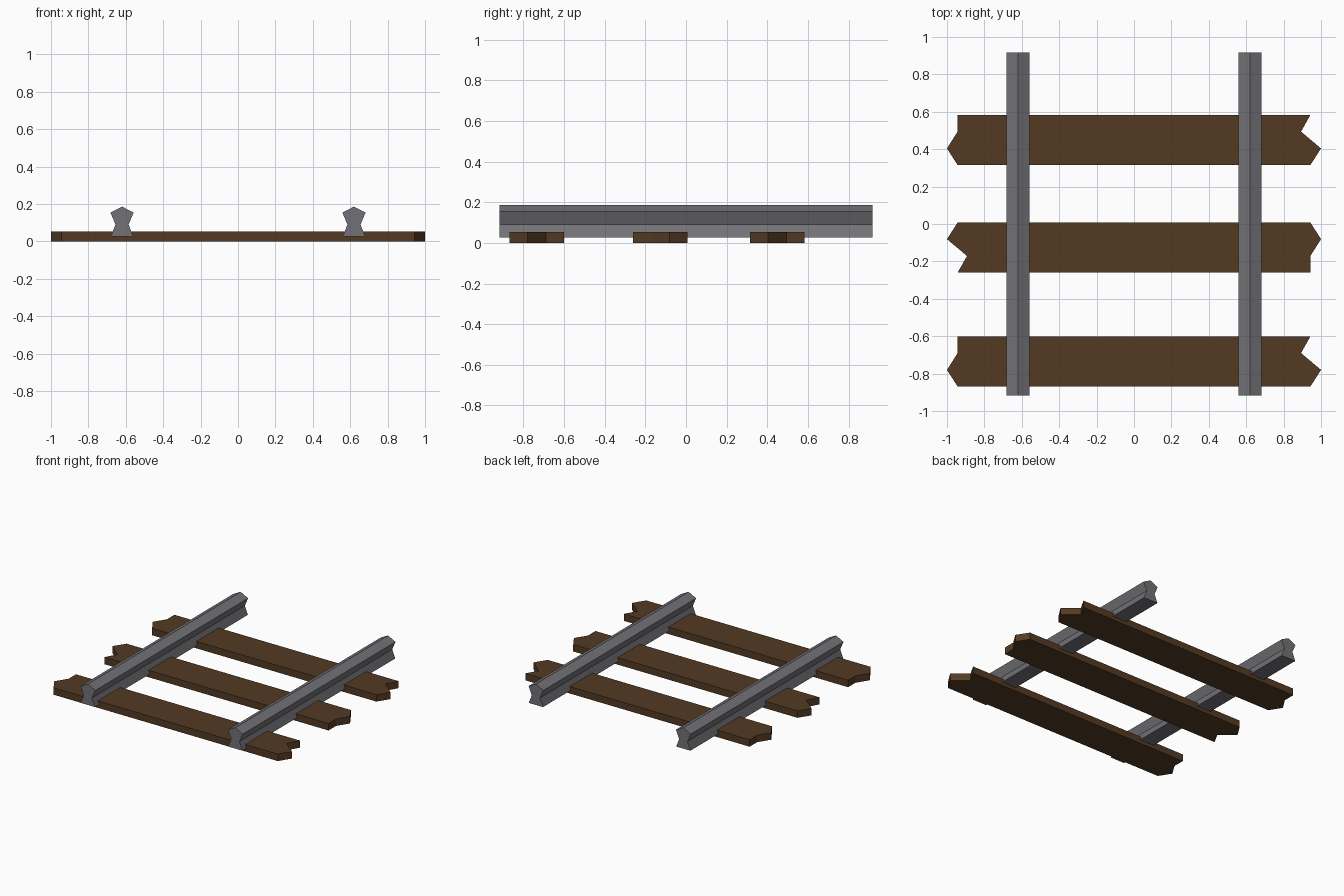
import bpy, bmesh, math
from mathutils import Matrix

if "Cube" in bpy.data.objects:
    bpy.data.objects.remove(bpy.data.objects["Cube"])


def material(name, rgb):
    m = bpy.data.materials.new(name)
    m.diffuse_color = (*rgb, 1)
    m.use_nodes = True
    m.node_tree.nodes["Principled BSDF"].inputs["Base Color"].default_value = m.diffuse_color
    return m


def extrude_outline(name, points, offset, mat, turn=None):
    """Fill a closed outline, sweep it along offset, optionally transform it."""
    bm = bmesh.new()
    face = bm.faces.new([bm.verts.new(p) for p in points])
    swept = bmesh.ops.extrude_face_region(bm, geom=[face])
    verts = [g for g in swept["geom"] if isinstance(g, bmesh.types.BMVert)]
    bmesh.ops.translate(bm, verts=verts, vec=offset)
    if turn:
        bmesh.ops.transform(bm, matrix=turn, verts=bm.verts)
    bmesh.ops.recalc_face_normals(bm, faces=bm.faces)
    mesh = bpy.data.meshes.new(name)
    bm.to_mesh(mesh)
    bm.free()
    mesh.materials.append(mat)
    obj = bpy.data.objects.new(name, mesh)
    bpy.context.collection.objects.link(obj)
    return obj


wood = material("dark brown wood", (0.088, 0.042, 0.017))
steel = material("grey steel", (0.170, 0.170, 0.185))

# Wooden sleepers with splintered ends; the middle one is turned end for end
sleeper = [(-0.943, 0.134), (-0.943, 0.045), (-1.0, -0.045), (-0.943, -0.134),
           (0.943, -0.134), (1.0, -0.045), (0.893, 0.045), (0.943, 0.134)]
for name, y, angle in (("front_sleeper", -0.735, 0),
                       ("middle_sleeper", -0.126, math.pi),
                       ("back_sleeper", 0.449, 0)):
    obj = extrude_outline(name, [(x, v, 0) for x, v in sleeper], (0, 0, 0.053),
                          wood, Matrix.Rotation(angle, 4, "Z"))
    obj.location.y = y

# Steel rails: peaked head, narrow waist, flared foot sunk into the sleepers
half = [(0.06, 0.027), (0.035, 0.09), (0.062, 0.154)]
profile = half + [(0, 0.186)] + [(-x, z) for x, z in reversed(half)]
for name, x in (("left_rail", -0.62), ("right_rail", 0.62)):
    obj = extrude_outline(name, [(u, -0.918, z) for u, z in profile],
                          (0, 1.836, 0), steel)
    obj.location.x = x
